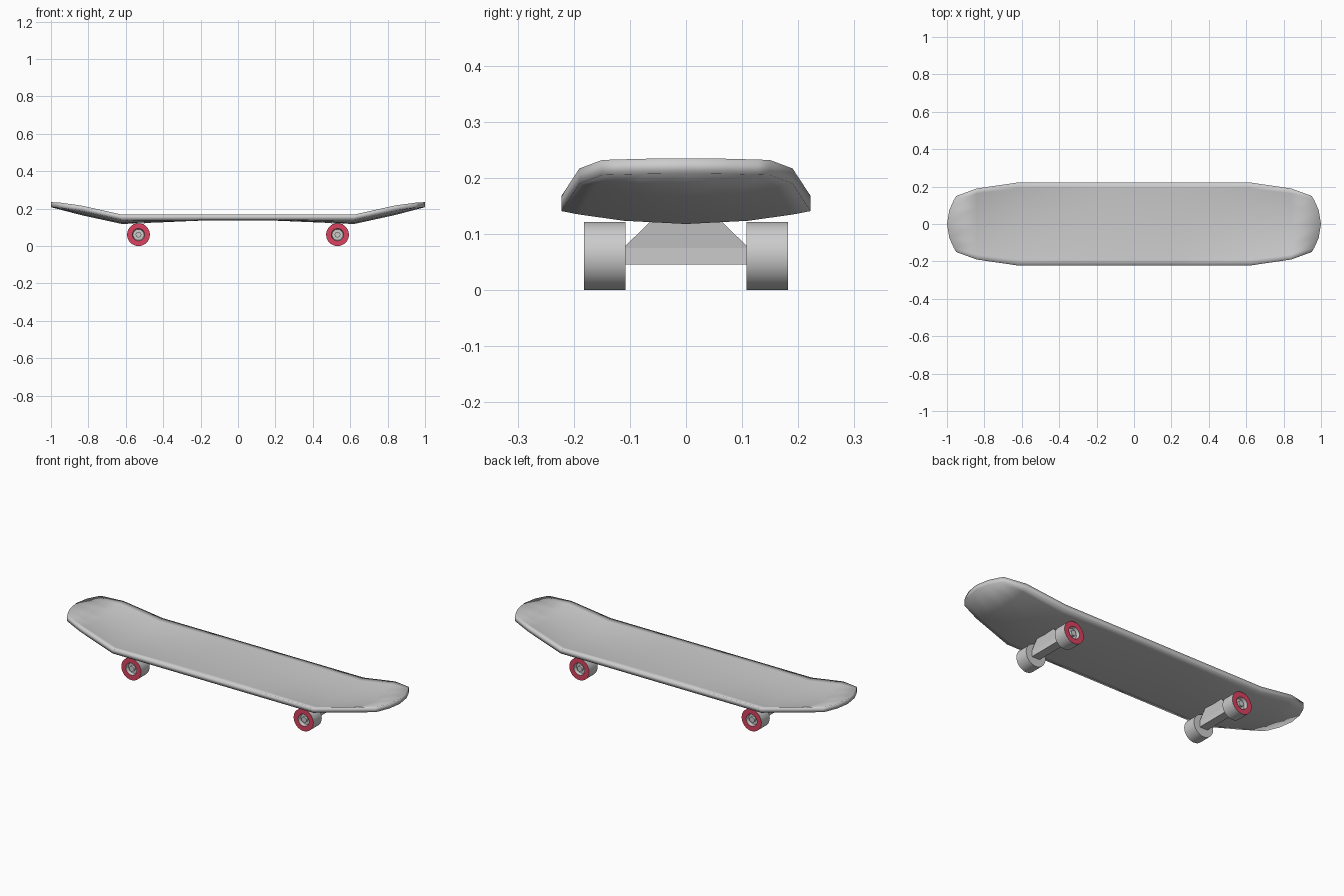
import bpy, bmesh, math
from mathutils import Matrix

cube = bpy.data.objects.get("Cube")
if cube:
    bpy.data.objects.remove(cube, do_unlink=True)


def material(name, rgb):
    m = bpy.data.materials.new(name)
    m.use_nodes = True
    m.diffuse_color = (*rgb, 1)
    m.node_tree.nodes["Principled BSDF"].inputs["Base Color"].default_value = (*rgb, 1)
    return m


GREY = material("light grey", (0.6, 0.6, 0.6))
RED = material("wheel red", (0.7, 0.055, 0.115))


def finish(bm, name, mats, smooth_angle=None):
    bmesh.ops.recalc_face_normals(bm, faces=bm.faces)
    me = bpy.data.meshes.new(name)
    bm.to_mesh(me)
    bm.free()
    ob = bpy.data.objects.new(name, me)
    bpy.context.collection.objects.link(ob)
    for m in mats:
        me.materials.append(m)
    if smooth_angle:
        bpy.ops.object.select_all(action='DESELECT')
        ob.select_set(True)
        bpy.context.view_layer.objects.active = ob
        bpy.ops.object.shade_smooth_by_angle(angle=math.radians(smooth_angle))
    return ob


def build_deck():
    # stations: x, half width, edge height, concave depth, tip bulge
    half = [(0.2, 0.222, 0.141, 0.005, 0),
            (0.62, 0.222, 0.141, 0.023, 0),
            (0.84, 0.19, 0.19, 0.024, 0),
            (0.95, 0.15, 0.205, -0.003, 0.05)]
    stations = [(-x, w, z, d, -b) for x, w, z, d, b in reversed(half)] + half
    across = [-1, -0.86, -0.5, 0, 0.5, 0.86, 1]
    bm = bmesh.new()
    rows = [[bm.verts.new((x + b * (1 - f * f), w * f, z - d * (1 - f * f)))
             for f in across] for x, w, z, d, b in stations]
    for r, s in zip(rows, rows[1:]):
        for i in range(len(across) - 1):
            bm.faces.new((r[i], s[i], s[i + 1], r[i + 1]))
    # thicken upwards, keeping the underside
    ext = bmesh.ops.extrude_face_region(bm, geom=bm.faces[:], use_keep_orig=True)
    top = [v for v in ext["geom"] if isinstance(v, bmesh.types.BMVert)]
    bmesh.ops.translate(bm, verts=top, vec=(0, 0, 0.027))
    finish(bm, "deck", [GREY], 179)


def build_truck(name, x):
    # cross-section across the board, narrowing up to the baseplate
    outline = [(0.112, 0.046), (0.112, 0.075), (0.06, 0.126)]
    depth = [0.024, 0.024, 0.032]
    bm = bmesh.new()
    loops = []
    for s in (-1, 1):
        pts = [(y, z, d) for (y, z), d in zip(outline, depth)]
        pts += [(-y, z, d) for y, z, d in reversed(pts)]
        loops.append([bm.verts.new((x + s * d, y, z)) for y, z, d in pts])
    a, b = loops
    n = len(a)
    for lo in loops:
        bm.faces.new((lo[0], lo[1], lo[4], lo[5]))
        bm.faces.new((lo[1], lo[2], lo[3], lo[4]))
    for i in range(n):
        bm.faces.new((a[i], a[(i + 1) % n], b[(i + 1) % n], b[i]))
    finish(bm, name, [GREY])


def build_wheel(name, x, side):
    # lathe profile: radius, distance from the centre line
    profile = [(0, 0.108), (0.061, 0.108), (0.061, 0.182), (0.033, 0.182),
               (0.029, 0.164), (0.015, 0.164), (0.015, 0.178), (0, 0.178)]
    bm = bmesh.new()
    verts = [bm.verts.new((r, y, 0)) for r, y in profile]
    edges = [bm.edges.new(p) for p in zip(verts, verts[1:])]
    bmesh.ops.spin(bm, geom=verts + edges, cent=(0, 0, 0), axis=(0, 1, 0),
                   angle=math.tau, steps=32)
    bmesh.ops.remove_doubles(bm, verts=bm.verts, dist=0.0002)
    # red outer ring
    for f in bm.faces:
        if all(abs(v.co.y - 0.182) < 0.001 for v in f.verts):
            f.material_index = 1
    bm.transform(Matrix.Translation((x, 0, 0.061)) @ Matrix.Diagonal((1, side, 1, 1)))
    finish(bm, name, [GREY, RED], 40)


build_deck()
for end, x in (("left", 0.532), ("right", -0.532)):
    build_truck(end + "_truck", x)
    for place, side in (("front", -1), ("back", 1)):
        build_wheel(f"{end}_{place}_wheel", x, side)
